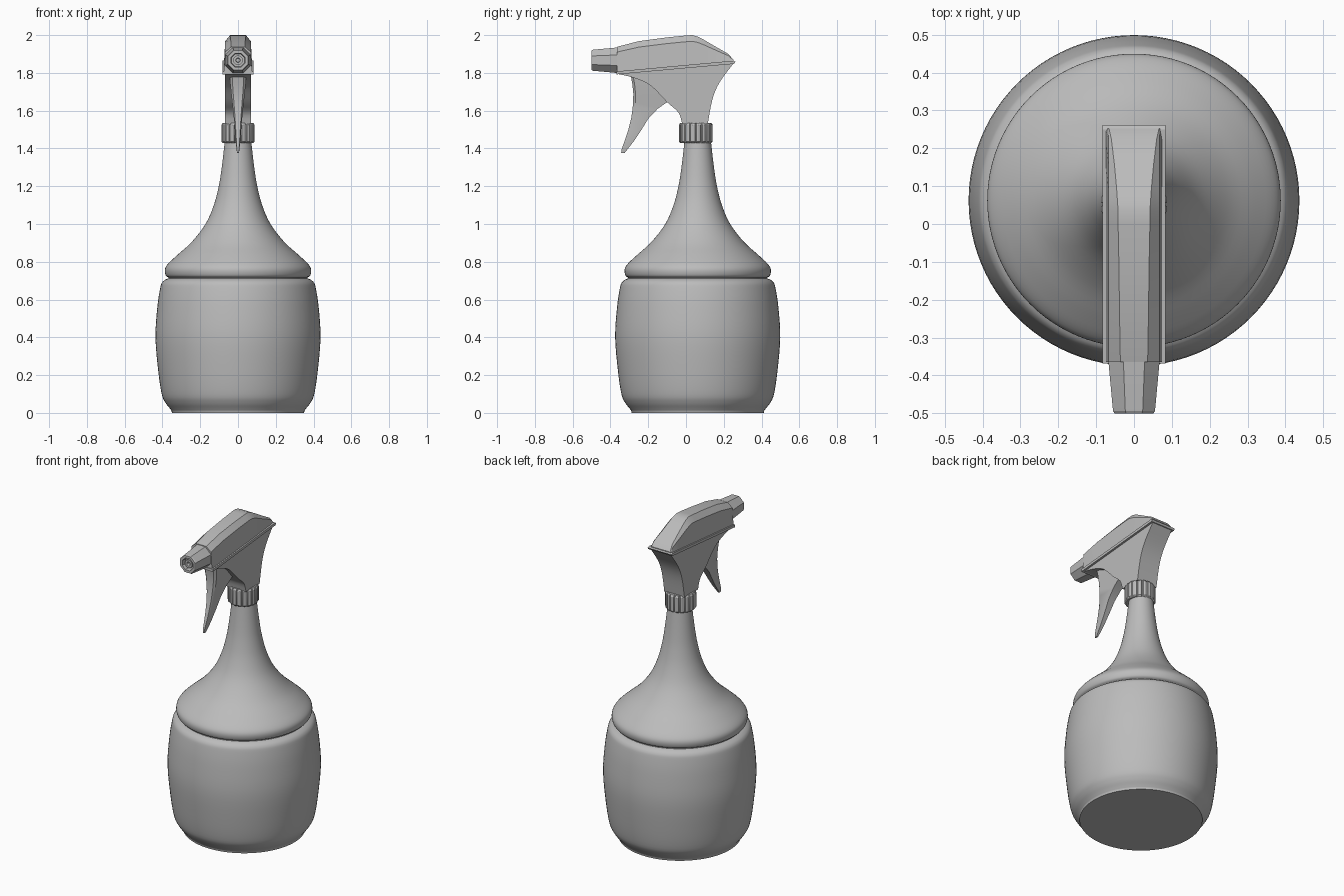
import bpy, bmesh, math

if "Cube" in bpy.data.objects:
    bpy.data.objects.remove(bpy.data.objects["Cube"])

grey = bpy.data.materials.new("light grey plastic")
grey.diffuse_color = (0.5, 0.5, 0.5, 1)
grey.use_nodes = True
grey.node_tree.nodes["Principled BSDF"].inputs["Base Color"].default_value = grey.diffuse_color
AXIS = 0.062  # y of the bottle axis


def finish(name, bm, angle=30):
    bmesh.ops.recalc_face_normals(bm, faces=bm.faces)
    me = bpy.data.meshes.new(name)
    bm.to_mesh(me)
    bm.free()
    me.materials.append(grey)
    ob = bpy.data.objects.new(name, me)
    bpy.context.collection.objects.link(ob)
    bpy.ops.object.select_all(action='DESELECT')
    ob.select_set(True)
    bpy.context.view_layer.objects.active = ob
    bpy.ops.object.shade_smooth_by_angle(angle=math.radians(angle))
    return ob


def loft(name, rings, angle=30):
    """Skin a list of equal-length closed rings and cap both ends."""
    bm = bmesh.new()
    vs = [[bm.verts.new(p) for p in r] for r in rings]
    n = len(vs[0])
    for a, b in zip(vs, vs[1:]):
        for i in range(n):
            j = (i + 1) % n
            bm.faces.new((a[i], a[j], b[j], b[i]))
    bm.faces.new(vs[0])
    bm.faces.new(vs[-1])
    return finish(name, bm, angle)


def spline(pts, steps=4):
    """Catmull-Rom through 2D points."""
    p = [pts[0]] + pts + [pts[-1]]
    out = []
    for i in range(1, len(p) - 2):
        for s in range(steps):
            t = s / steps
            out.append(tuple(0.5 * (2 * b + (c - a) * t + (2 * a - 5 * b + 4 * c - d) * t * t
                                    + (3 * b - a - 3 * c + d) * t ** 3)
                             for a, b, c, d in zip(p[i - 1], p[i], p[i + 1], p[i + 2])))
    return out + [pts[-1]]


def lathe(name, prof, n=96, angle=40):
    return loft(name, [[(r * math.cos(2 * math.pi * i / n), AXIS + r * math.sin(2 * math.pi * i / n), z)
                        for i in range(n)] for r, z in prof], angle)


def slab(name, outline, width, angle=30):
    """Side outline (y, z) spread to +-width(y, z)."""
    return loft(name, [[(s * width(y, z), y, z) for y, z in outline] for s in (-1, 1)], angle)


# Bottle: barrel, groove, shoulder and neck
barrel = spline([(0.352, 0.012), (0.362, 0.025), (0.385, 0.055), (0.404, 0.10), (0.422, 0.22), (0.437, 0.40),
                 (0.427, 0.56), (0.412, 0.66), (0.402, 0.69), (0.385, 0.705), (0.368, 0.712)])
shoulder = spline([(0.368, 0.716), (0.383, 0.728), (0.387, 0.76), (0.37, 0.79), (0.32, 0.837), (0.245, 0.905),
                   (0.172, 1.0), (0.128, 1.1), (0.102, 1.2), (0.086, 1.3), (0.070, 1.44), (0.066, 1.5)])
lathe("bottle", [(0.34, 0.0), (0.35, 0.0)] + barrel + shoulder)

# Ribbed screw collar
def gear(z, ro, ri, ribs=18):
    out = []
    for k in range(ribs):
        for f, r in ((0.06, ri), (0.16, ro), (0.5, ro + 0.002), (0.84, ro), (0.94, ri)):
            a = 2 * math.pi * (k + f) / ribs
            out.append((r * math.cos(a), AXIS - 0.01 + r * math.sin(a), z))
    return out

loft("collar", [gear(1.428, 0.080, 0.078), gear(1.436, 0.087, 0.081),
                gear(1.525, 0.087, 0.081), gear(1.536, 0.080, 0.078)], 25)

# Lower head body
def ridge(y):
    return 1.80 + (y + 0.365) * 0.09

front = spline([(-0.365, 1.795), (-0.28, 1.775), (-0.19, 1.735), (-0.10, 1.645), (-0.04, 1.59), (-0.02, 1.53)])
back = spline([(0.115, 1.53), (0.14, 1.66), (0.178, 1.75), (0.25, 1.848)])
slab("head_body", front + back, lambda y, z: 0.07)

# Flange between the body and the cover
flange = [(-0.368, ridge(-0.365) - 0.008), (0.255, ridge(0.255) - 0.008),
          (0.262, ridge(0.255) + 0.003), (0.250, ridge(0.25) + 0.009), (-0.368, ridge(-0.365) + 0.008)]
slab("head_flange", flange, lambda y, z: 0.083)

# Top cover with chamfered upper edges: y, top z, half width of the flat top
cover = []
for y, zt, wc in [(-0.365, 1.938, 0.036), (-0.25, 1.968, 0.038), (-0.10, 1.988, 0.040), (0.0, 1.998, 0.042),
                  (0.035, 2.0, 0.042), (0.065, 1.991, 0.044), (0.095, 1.975, 0.046), (0.16, 1.937, 0.052),
                  (0.225, 1.90, 0.06), (0.252, 1.868, 0.066)]:
    zb = ridge(y)
    zs = zt - 0.2 * (zt - zb)
    half = [(0.075, zb), (0.068, zs), (wc, zt)]
    cover.append([(x, y, z) for x, z in half] + [(-x, y, z) for x, z in reversed(half)])
loft("head_cover", cover, 25)

# Eight-sided nozzle with a recessed round opening
def octagon(y, r, n=8):
    return [(r * math.cos(math.pi * (2 * i + 1) / n), y, 1.867 + r * math.sin(math.pi * (2 * i + 1) / n))
            for i in range(n)]

loft("nozzle", [octagon(-0.34, 0.074), octagon(-0.365, 0.073), octagon(-0.494, 0.060), octagon(-0.5, 0.056),
                octagon(-0.5, 0.040), octagon(-0.47, 0.036)], 20)

def disc(y, r, n=32):
    return [(r * math.cos(2 * math.pi * i / n), y, 1.867 + r * math.sin(2 * math.pi * i / n)) for i in range(n)]

loft("nozzle_tip", [disc(-0.46, 0.025), disc(-0.492, 0.025), disc(-0.492, 0.012), disc(-0.475, 0.010)])

# Trigger: wedge narrowing to its tip, lofted from z slices (z, front y, back y, half width)
trig = []
for z, yf, yb, w in [(1.80, -0.295, -0.17, 0.044), (1.74, -0.284, -0.165, 0.041), (1.69, -0.279, -0.13, 0.036),
                     (1.645, -0.28, -0.10, 0.031), (1.61, -0.283, -0.15, 0.027), (1.56, -0.29, -0.198, 0.022),
                     (1.50, -0.305, -0.235, 0.017), (1.44, -0.325, -0.275, 0.012), (1.395, -0.341, -0.31, 0.008),
                     (1.376, -0.343, -0.325, 0.005)]:
    ym = yf + 0.012
    trig.append([(-w * 0.7, yf, z), (w * 0.7, yf, z), (w, ym, z), (w, yb, z), (-w, yb, z), (-w, ym, z)])
loft("trigger", trig, 35)
